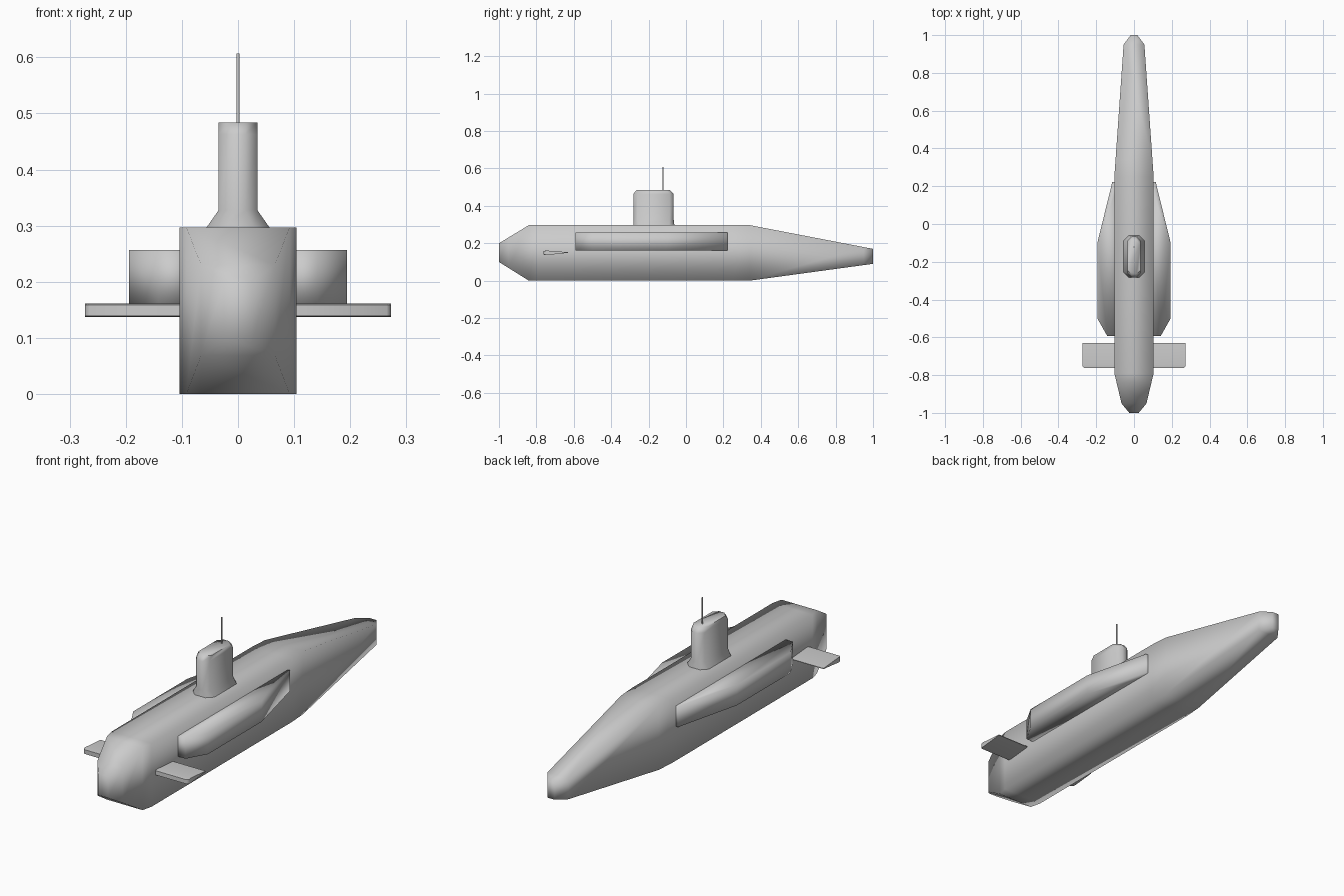
import bpy, bmesh, math

if "Cube" in bpy.data.objects:
    bpy.data.objects.remove(bpy.data.objects["Cube"])


def finish(name, bm, angle, mirror=False):
    bmesh.ops.recalc_face_normals(bm, faces=bm.faces)
    me = bpy.data.meshes.new(name)
    bm.to_mesh(me)
    bm.free()
    ob = bpy.data.objects.new(name, me)
    bpy.context.collection.objects.link(ob)
    bpy.ops.object.select_all(action='DESELECT')
    bpy.context.view_layer.objects.active = ob
    ob.select_set(True)
    bpy.ops.object.shade_smooth_by_angle(angle=math.radians(angle))
    if mirror:
        ob.modifiers.new("mirror", 'MIRROR')
    return ob


def loft(name, rings, angle=180, mirror=False):
    """Skin a list of equally sized point rings and cap both ends."""
    bm = bmesh.new()
    loops = [[bm.verts.new(p) for p in ring] for ring in rings]
    n = len(loops[0])
    for a, b in zip(loops, loops[1:]):
        for i in range(n):
            j = (i + 1) % n
            bm.faces.new((a[i], a[j], b[j], b[i]))
    bm.faces.new(loops[0])
    bm.faces.new(loops[-1])
    return finish(name, bm, angle, mirror)


def sample(profile, y):
    """Linear interpolation along a (y, value) profile."""
    for (y0, v0), (y1, v1) in zip(profile, profile[1:]):
        if y0 <= y <= y1:
            return v0 + (v1 - v0) * (y - y0) / (y1 - y0)


# Hull: plan outline crossed with side outline
width = [(-1, .025), (-.95, .066), (-.79, .104), (.25, .104), (.95, .055), (1, .018)]
top = [(-1, .2), (-.84, .297), (.34, .297), (1, .17)]
bottom = [(-1, .1), (-.84, 0), (.34, 0), (1, .09)]
rings = []
for y in sorted({p[0] for p in width + top}):
    w, lo, hi = sample(width, y), sample(bottom, y), sample(top, y)
    rings.append([(-w, y, lo), (w, y, lo), (w, y, hi), (-w, y, hi)])
loft("hull", rings)

# Side pods: plan outline extruded upward, mirrored
pod = [(.08, -.592), (.142, -.592), (.194, -.5), (.194, -.1), (.115, .222), (.08, .222)]
loft("side_pods", [[(x, y, z) for x, y in pod] for z in (.16, .257)], 100, True)

# Bow planes: thin foil section run outward, mirrored
foil = [(-.762, .139), (-.762, .159), (-.745, .161), (-.63, .152), (-.63, .149), (-.745, .137)]
loft("bow_planes", [[(x, max(y, -.762 + inset), z) for y, z in foil]
                    for x, inset in ((.08, 0), (.265, 0), (.273, .01))], 60, True)

# Sail: chamfered sections with a flared foot and rounded top ends
rings = []
for w, y0, y1, c, z in [(.056, -.282, -.062, .028, .285), (.056, -.282, -.062, .028, .297),
                        (.035, -.282, -.066, .022, .327), (.035, -.282, -.066, .022, .463),
                        (.035, -.265, -.085, .022, .484)]:
    rings.append([(x, y, z) for x, y in (
        (-w + c, y0), (w - c, y0), (w, y0 + c), (w, y1 - c),
        (w - c, y1), (-w + c, y1), (-w, y1 - c), (-w, y0 + c))])
loft("sail", rings, 60)

# Mast
bm = bmesh.new()
bmesh.ops.create_cone(bm, cap_ends=True, segments=8, radius1=.003, radius2=.003, depth=.137)
bmesh.ops.translate(bm, verts=bm.verts, vec=(0, -.122, .5385))
finish("mast", bm, 60)
